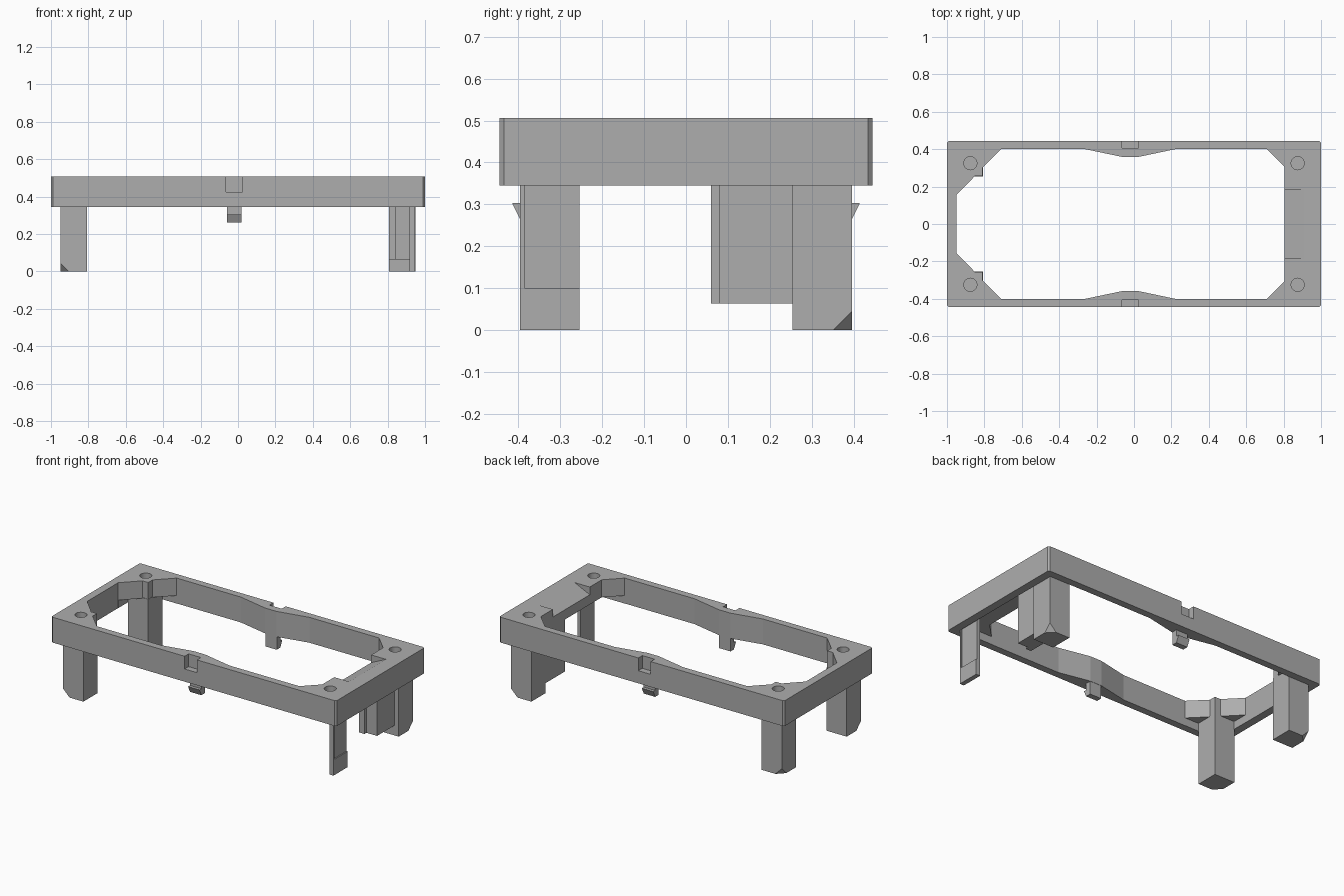
import bpy, bmesh, math
from mathutils import Vector

cube = bpy.data.objects.get("Cube")
if cube:
    bpy.data.objects.remove(cube, do_unlink=True)

grey = bpy.data.materials.new("plain grey")
grey.use_nodes = True
GREY = (0.42, 0.42, 0.42, 1)
grey.diffuse_color = GREY
grey.node_tree.nodes["Principled BSDF"].inputs["Base Color"].default_value = GREY

BOTTOM, TOP, PLATE = 0.345, 0.506, 0.395   # rim bottom, rim top, underside of corner plates
MID = -0.02                                # x centre of the clips
PLACE = {"x": lambda a, b, c: (c, a, b),
         "y": lambda a, b, c: (a, c, b),
         "z": lambda a, b, c: (a, b, c)}


def prism(name, outline, axis, lo, hi, cut_corner=None):
    """Extrude an outline along an axis; optionally slice one corner off."""
    bm = bmesh.new()
    low, high = ([bm.verts.new(PLACE[axis](a, b, c)) for a, b in outline] for c in (lo, hi))
    bm.faces.new(low)
    bm.faces.new(high)
    n = len(outline)
    for i in range(n):
        j = (i + 1) % n
        bm.faces.new((low[i], low[j], high[j], high[i]))
    if cut_corner:
        point, normal = cut_corner
        bmesh.ops.bisect_plane(bm, geom=bm.verts[:] + bm.edges[:] + bm.faces[:],
                               plane_co=point, plane_no=normal, clear_outer=True)
        bmesh.ops.holes_fill(bm, edges=[e for e in bm.edges if e.is_boundary])
    bmesh.ops.recalc_face_normals(bm, faces=bm.faces[:])
    mesh = bpy.data.meshes.new(name)
    bm.to_mesh(mesh)
    bm.free()
    mesh.materials.append(grey)
    obj = bpy.data.objects.new(name, mesh)
    bpy.context.scene.collection.objects.link(obj)
    return obj


def rect(a0, a1, b0, b1):
    return [(a0, b0), (a1, b0), (a1, b1), (a0, b1)]


def subtract(target, cutter):
    mod = target.modifiers.new("cut", "BOOLEAN")
    mod.operation, mod.solver, mod.object = "DIFFERENCE", "EXACT", cutter
    cutter.hide_render = True
    cutter.hide_viewport = True
    cutters.append(cutter)


def ring_outline(half):
    """Close an outline drawn for +y (left to right) with its mirror in y."""
    return half + [(x, -y) for x, y in reversed(half)]


cutters = []
bulge = [(MID - 0.24, 0.4), (MID - 0.04, 0.358), (MID + 0.04, 0.358), (MID + 0.24, 0.4)]

# Rim with small chamfers on its upright corners
rim = prism("rim", ring_outline([(-1, 0.435), (-0.99, 0.445), (0.99, 0.445), (1, 0.435)]),
            "z", BOTTOM, TOP)

# Opening through the corner plates, and wider hollow underneath them
opening = [(-0.95, 0.155), (-0.85, 0.257), (-0.81, 0.257), (-0.81, 0.3), (-0.71, 0.4)]
opening += bulge + [(0.71, 0.4), (0.805, 0.305)]
subtract(rim, prism("opening_cutter", ring_outline(opening), "z", BOTTOM - 0.1, TOP + 0.1))
hollow = [(-0.949, 0.399)] + [(x, y - 0.001) for x, y in bulge] + [(0.949, 0.399)]
subtract(rim, prism("hollow_cutter", ring_outline(hollow), "z", BOTTOM - 0.1, PLATE))

# Sloping recess on the wide end
subtract(rim, prism("ramp_cutter", [(0.79, 0.45), (0.91, TOP), (0.91, 0.6), (0.79, 0.6)],
                    "y", -0.185, 0.185))

# Peg holes in the corners and latch slots on the long sides
circle = [(0.035 * math.cos(t * math.tau / 32), 0.035 * math.sin(t * math.tau / 32))
          for t in range(32)]
for sy in (-1, 1):
    for sx in (-1, 1):
        hole = [(sx * 0.875 + a, sy * 0.325 + b) for a, b in circle]
        subtract(rim, prism("peg_hole_cutter", hole, "z", 0.41, 0.6))
    subtract(rim, prism("slot_cutter", rect(MID - 0.043, MID + 0.043, 0.425, 0.6),
                        "y", *sorted((sy * 0.405, sy * 0.5))))

# Bake the cuts, then drop the cutters
bpy.context.view_layer.update()
graph = bpy.context.evaluated_depsgraph_get()
baked = bpy.data.meshes.new_from_object(rim.evaluated_get(graph))
rim.modifiers.clear()
rim.data = baked
for cutter in cutters:
    bpy.data.objects.remove(cutter, do_unlink=True)

# Three square legs with the outer bottom corner sliced off
for name, sx, sy in (("front_right_leg", -1, -1), ("back_right_leg", -1, 1),
                     ("back_left_leg", 1, 1)):
    xs = sorted((sx * 0.808, sx * 0.95))
    ys = sorted((sy * 0.254, sy * 0.396))
    prism(name, rect(*xs, *ys), "z", 0, PLATE + 0.005,
          (Vector((sx * 0.905, sy * 0.396, 0)), Vector((sx, sy, -1))))

# Thin fourth leg with a slightly recessed upper panel
prism("front_left_leg_foot", rect(0.918, 0.947, -0.396, -0.254), "z", 0, 0.1)
prism("front_left_leg_edge", rect(0.918, 0.947, -0.396, -0.385), "z", 0.1, PLATE + 0.005)
prism("front_left_leg_panel", rect(0.918, 0.94, -0.385, -0.254), "z", 0.1, PLATE + 0.005)

# Stepped block beside the back left leg
prism("side_block", [(0.808, 0.06), (0.845, 0.06), (0.845, 0.08), (0.92, 0.08),
                     (0.92, 0.26), (0.808, 0.26)], "z", 0.063, PLATE + 0.005)

# Hooked clips under the long sides
for name, s in (("front_clip", -1), ("back_clip", 1)):
    hook = [(0.36, 0.36), (0.36, 0.262), (0.395, 0.262), (0.415, 0.303), (0.395, 0.303),
            (0.395, 0.36)]
    prism(name, [(s * y, z) for y, z in hook], "x", MID - 0.04, MID + 0.04)
